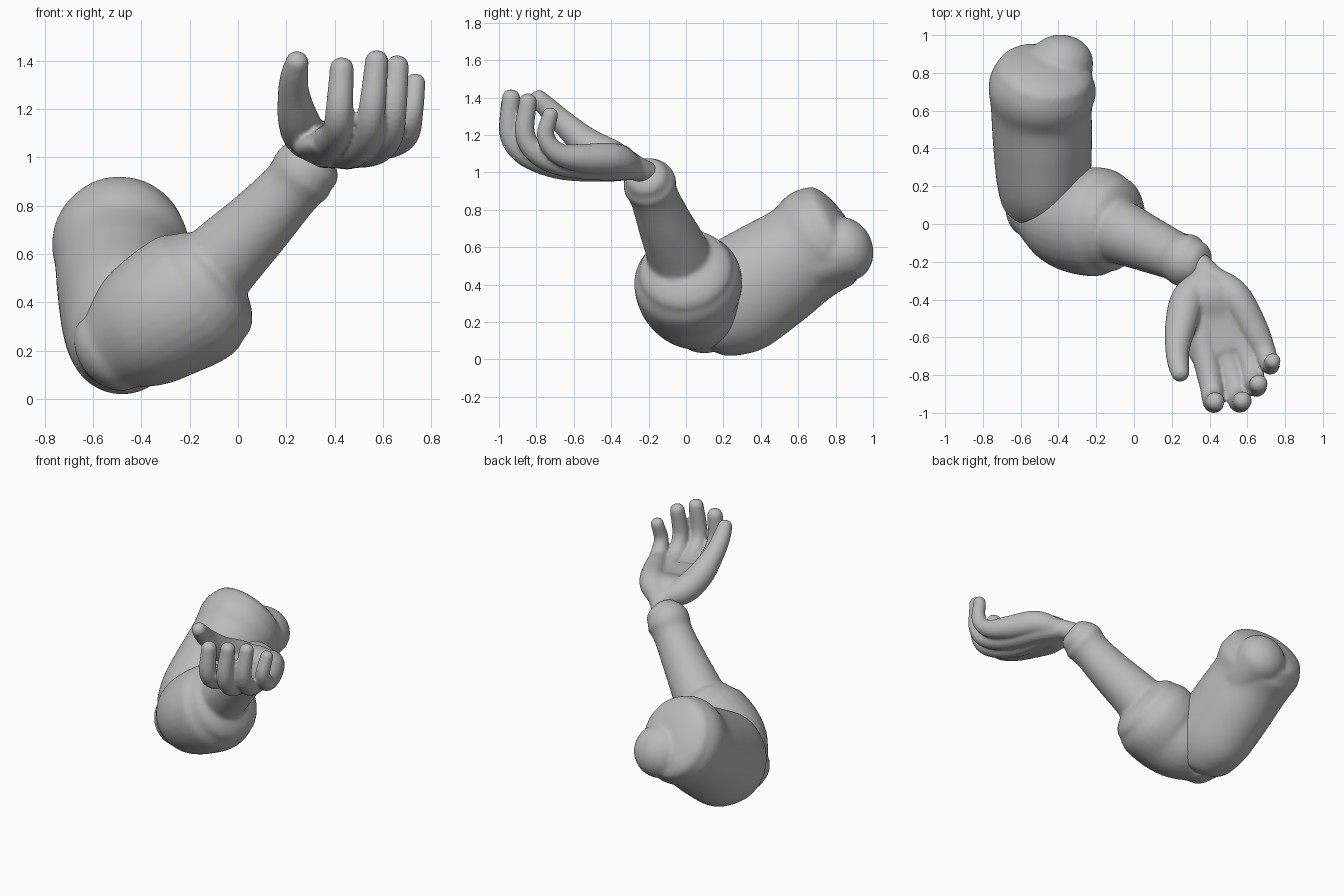
import bpy, bmesh, math
from mathutils import Vector

cube = bpy.data.objects.get("Cube")
if cube:
    bpy.data.objects.remove(cube)

GREY = (0.5, 0.5, 0.5, 1)
skin = bpy.data.materials.new("plain grey")
skin.diffuse_color = GREY
skin.use_nodes = True
skin.node_tree.nodes["Principled BSDF"].inputs["Base Color"].default_value = GREY


def smooth_path(stations, steps=6):
    """Catmull-Rom interpolation of (x, y, z, radius a, radius b)."""
    pts = [Vector(s if len(s) == 5 else (*s, s[3])) for s in stations]
    pts = [2 * pts[0] - pts[1]] + pts + [2 * pts[-1] - pts[-2]]
    out = []
    for p0, p1, p2, p3 in zip(pts, pts[1:], pts[2:], pts[3:]):
        for i in range(steps):
            t = i / steps
            out.append(0.5 * (2 * p1 + (p2 - p0) * t + (2 * p0 - 5 * p1 + 4 * p2 - p3) * t * t
                              + (3 * p1 - p0 - 3 * p2 + p3) * t ** 3))
    return out + [pts[-2]]


def loft(bm, stations, side, start=0.7, end=0.9, sides=32, pleats=0.0):
    """Tube through the stations, closed by domes of the given depth."""
    path = smooth_path(stations)
    centres = [Vector(p[:3]) for p in path]
    rings = []
    for i, p in enumerate(path):
        d = (centres[min(i + 1, len(path) - 1)] - centres[max(i - 1, 0)]).normalized()
        rings.append((centres[i], d, p[3], p[4], 0))

    def dome(ring, sign, depth):
        c, d, a, b, _ = ring
        res = []
        for k in range(1, 7):
            ang = k / 6 * math.pi / 2 * 0.97
            res.append((c + d * sign * depth * min(a, b) * math.sin(ang), d,
                        a * math.cos(ang), b * math.cos(ang), k / 6))
        return res

    rings = dome(rings[0], -1, start)[::-1] + rings + dome(rings[-1], 1, end)
    loops = []
    for c, d, a, b, cap in rings:
        u = (side - d * side.dot(d)).normalized()
        v = d.cross(u)
        loop = []
        for k in range(sides):
            ang = 2 * math.pi * k / sides
            # gathered folds on the end of the upper arm
            fold = pleats * cap * math.cos(7 * ang) * max(0, math.sin(ang + 0.6))
            loop.append(bm.verts.new(c + u * a * math.cos(ang) + v * b * math.sin(ang)
                                     - d * fold))
        loops.append(loop)
    for l0, l1 in zip(loops, loops[1:]):
        for k in range(sides):
            j = (k + 1) % sides
            bm.faces.new((l0[k], l0[j], l1[j], l1[k]))
    bm.faces.new(loops[0][::-1])
    bm.faces.new(loops[-1])


def finish(bm, name, voxel, smooth):
    """Make the object and blend its tubes into one skin."""
    bmesh.ops.recalc_face_normals(bm, faces=bm.faces)
    mesh = bpy.data.meshes.new(name)
    bm.to_mesh(mesh)
    bm.free()
    mesh.materials.append(skin)
    mesh.shade_smooth()
    ob = bpy.data.objects.new(name, mesh)
    bpy.context.collection.objects.link(ob)
    remesh = ob.modifiers.new("blend", "REMESH")
    remesh.mode = "VOXEL"
    remesh.voxel_size = voxel
    remesh.use_smooth_shade = True
    soften = ob.modifiers.new("soften", "SMOOTH")
    soften.iterations = smooth
    soften.factor = 0.5


X, Y = Vector((1, 0, 0)), Vector((0, 1, 0))

# Upper arm, from the elbow back to the shoulder
bm = bmesh.new()
loft(bm, [(-0.49, 0.06, 0.2, 0.18, 0.18),
          (-0.485, 0.12, 0.235, 0.22, 0.255),
          (-0.48, 0.25, 0.32, 0.25, 0.31),
          (-0.485, 0.45, 0.45, 0.263, 0.3),
          (-0.49, 0.62, 0.565, 0.268, 0.28),
          (-0.485, 0.72, 0.64, 0.285, 0.295),
          (-0.475, 0.79, 0.685, 0.26, 0.275)], X, 0.5, 0.35, 48, 0.02)
# Rounded lobes at the inner and outer sides of the shoulder
loft(bm, [(-0.38, 0.68, 0.52, 0.15), (-0.39, 0.85, 0.59, 0.175)], X, 0.8, 0.85)
loft(bm, [(-0.59, 0.6, 0.58, 0.16), (-0.6, 0.72, 0.62, 0.17)], X, 0.8, 0.8)
finish(bm, "upper_arm", 0.014, 6)

# Forearm: thick muscle, then the narrow shaft and wrist
bm = bmesh.new()
loft(bm, [(-0.52, 0.11, 0.21, 0.19),
          (-0.42, 0.07, 0.275, 0.25),
          (-0.3, 0.02, 0.355, 0.28),
          (-0.18, 0.01, 0.425, 0.288),
          (-0.11, 0, 0.47, 0.255)], Y, 0.75, 0.45)
loft(bm, [(-0.2, 0, 0.42, 0.18),
          (-0.08, -0.04, 0.56, 0.17),
          (0.08, -0.11, 0.72, 0.147),
          (0.22, -0.17, 0.87, 0.13),
          (0.28, -0.195, 0.94, 0.143),
          (0.335, -0.21, 0.975, 0.115)], Y, 0.3, 0.5)
finish(bm, "forearm", 0.014, 6)

# Hand: each digit is one tube from the wrist to its tip
DIGITS = {
    "thumb": [(0.38, -0.28, 1.04, 0.06), (0.29, -0.39, 1.08, 0.09),
              (0.25, -0.53, 1.155, 0.085), (0.23, -0.66, 1.27, 0.065),
              (0.235, -0.74, 1.345, 0.057), (0.245, -0.79, 1.395, 0.048)],
    "index": [(0.39, -0.27, 1.02, 0.06), (0.36, -0.42, 1.04, 0.085),
              (0.375, -0.66, 1.06, 0.075), (0.41, -0.86, 1.11, 0.062),
              (0.42, -0.94, 1.2, 0.057), (0.43, -0.94, 1.37, 0.05)],
    "middle": [(0.41, -0.27, 1.02, 0.06), (0.44, -0.42, 1.03, 0.08),
               (0.48, -0.66, 1.035, 0.075), (0.535, -0.85, 1.09, 0.062),
               (0.555, -0.94, 1.2, 0.056), (0.575, -0.935, 1.4, 0.049)],
    "ring": [(0.41, -0.27, 1.02, 0.06), (0.49, -0.4, 1.04, 0.085),
             (0.57, -0.62, 1.045, 0.075), (0.625, -0.78, 1.09, 0.06),
             (0.645, -0.86, 1.2, 0.054), (0.66, -0.845, 1.38, 0.048)],
    "little": [(0.42, -0.28, 1.03, 0.06), (0.53, -0.38, 1.07, 0.085),
               (0.63, -0.55, 1.075, 0.078), (0.695, -0.68, 1.1, 0.058),
               (0.72, -0.75, 1.19, 0.048), (0.735, -0.725, 1.31, 0.042)],
}
bm = bmesh.new()
for path in DIGITS.values():
    loft(bm, path, X, sides=20)
# Palm filling the space between the digits
loft(bm, [(0.39, -0.29, 1.03, 0.09, 0.07), (0.4, -0.37, 1.055, 0.16, 0.1),
          (0.43, -0.5, 1.045, 0.2, 0.08), (0.48, -0.66, 1.05, 0.19, 0.07)], X)
# Stub joining the hand to the wrist
loft(bm, [(0.33, -0.2, 0.99, 0.065), (0.41, -0.28, 1.03, 0.065)], Y, sides=20)
finish(bm, "hand", 0.01, 6)
